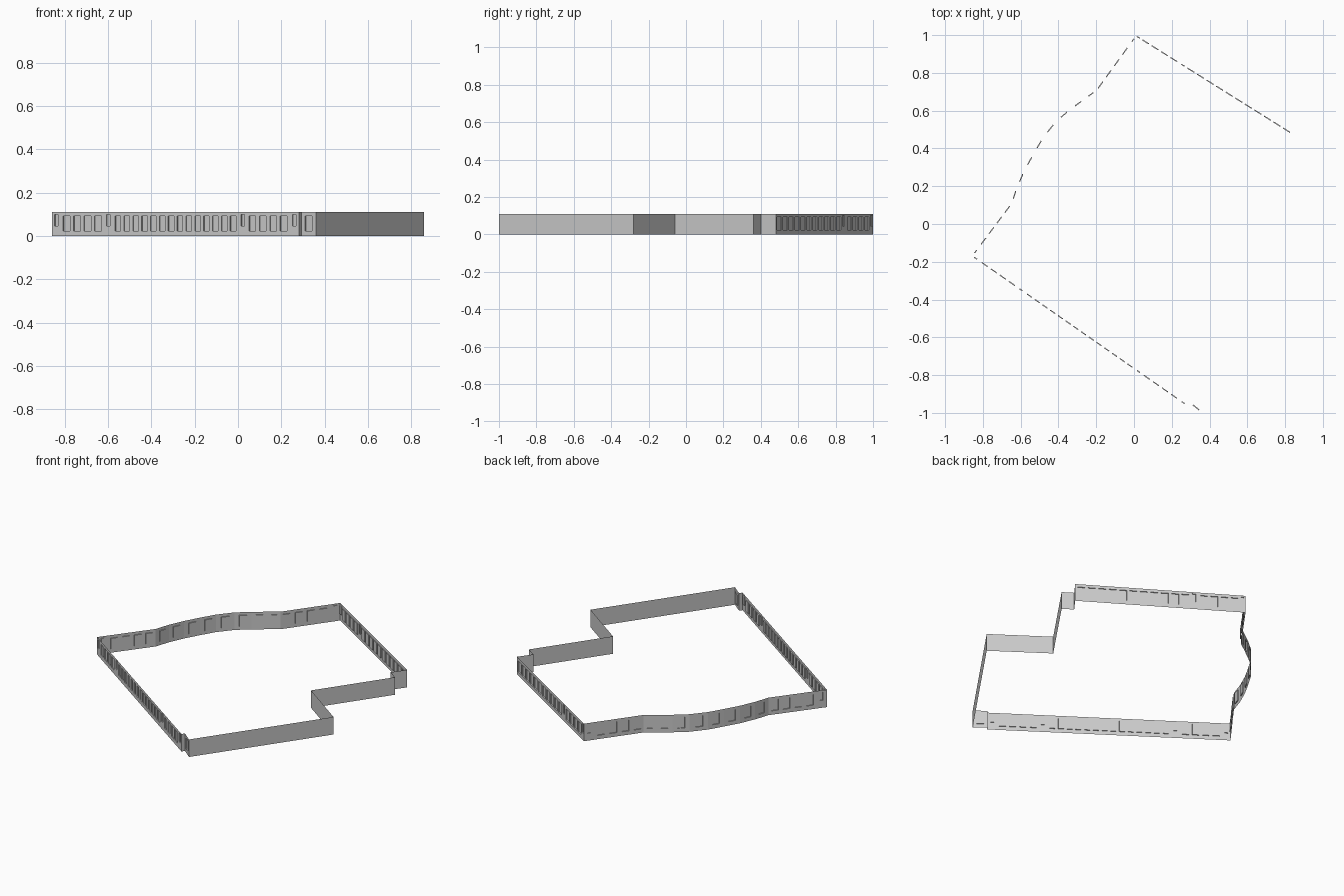
import bpy, bmesh
from mathutils import Vector

if "Cube" in bpy.data.objects:
    bpy.data.objects.remove(bpy.data.objects["Cube"])

HEIGHT = 0.11
DEPTH = 0.006
TALL = (0.024, 0.092)     # sill and head of ordinary windows
SMALL = (0.046, 0.10)     # sill and head of small windows


def row(start, pitch, width, count, span=TALL):
    """Evenly spaced windows along a wall, in fractions of its length."""
    return [(start + i * pitch, start + i * pitch + width, *span) for i in range(count)]


def add_wall(bm, p, q, windows=()):
    """Thin wall from p to q (outside on the right) with recessed panes."""
    p, q = Vector((*p, 0)), Vector((*q, 0))
    d = q - p
    inward = Vector((-d.y, d.x, 0)).normalized() * DEPTH

    def pt(t, z, deep=False):
        return p + d * t + Vector((0, 0, z)) + (inward if deep else Vector())

    def quad(*pts):
        bm.faces.new([bm.verts.new(v) for v in pts])

    def panel(a, b, z0, z1, deep=False):
        quad(pt(a, z0, deep), pt(b, z0, deep), pt(b, z1, deep), pt(a, z1, deep))

    t = 0.0
    for a, b, z0, z1 in sorted(windows):
        panel(t, a, 0, HEIGHT)
        panel(a, b, 0, z0)
        panel(a, b, z1, HEIGHT)
        panel(a, b, z0, z1, True)
        ring = [(a, z0), (b, z0), (b, z1), (a, z1)]
        for (s0, h0), (s1, h1) in zip(ring, ring[1:] + ring[:1]):
            quad(pt(s0, h0), pt(s1, h1), pt(s1, h1, True), pt(s0, h0, True))
        t = b
    panel(t, 1, 0, HEIGHT)


def facade(name, points, windows=None):
    """Run of walls through the points; windows maps wall index to openings."""
    bm = bmesh.new()
    for i, (p, q) in enumerate(zip(points, points[1:])):
        add_wall(bm, p, q, (windows or {}).get(i, ()))
    bmesh.ops.remove_doubles(bm, verts=bm.verts, dist=1e-5)
    mesh = bpy.data.meshes.new(name)
    bm.to_mesh(mesh)
    bm.free()
    obj = bpy.data.objects.new(name, mesh)
    bpy.context.collection.objects.link(obj)


# Corners of the block
west, south, north, east = (-0.86, -0.17), (0.36, -1.0), (0.01, 1.0), (0.84, 0.48)

# South-west front with the small set-back bay at its end
L = 1.143
front = (row(0.052 / L, 0.048 / L, 0.032 / L, 4)
         + row(0.292 / L, 0.0409 / L, 0.026 / L, 14)
         + row(0.911 / L, 0.048 / L, 0.031 / L, 4))
for x in (0.012, 0.252, 0.874, 1.111):
    front += row(x / L, 0, 0.016 / L, 1, SMALL)
facade("south_west_facade",
       [west, (0.283, -0.965), (0.294, -0.947), south],
       {0: front, 2: row(0.24, 0, 0.5, 1)})

# Plain stepped party walls on the south-east
facade("party_walls",
       [south, (0.86, -0.28), (0.55, -0.06), (0.84, 0.36), (0.78, 0.40), east])

# North-east front
facade("north_east_facade", [east, north],
       {0: row(0.015, 0.061, 0.044, 11) + row(0.735, 0.06, 0.042, 4)
           + row(0.687, 0, 0.021, 1, SMALL) + row(0.972, 0, 0.02, 1, SMALL)})

# North-west front: straight, S-curved in eight facets, straight
bend = [(-0.20, 0.71), (-0.26, 0.667), (-0.335, 0.612), (-0.41, 0.55),
        (-0.48, 0.465), (-0.53, 0.38), (-0.58, 0.29), (-0.62, 0.20), (-0.65, 0.11)]
openings = {i: row(0.28, 0, 0.44, 1) for i in range(1, 9)}
openings[0] = row(0.06, 0, 0.055, 1, SMALL) + row(0.23, 0.205, 0.12, 4)
openings[9] = row(0.05, 0.2, 0.12, 4) + row(0.88, 0, 0.055, 1, SMALL)
facade("north_west_facade", [north] + bend + [west], openings)
